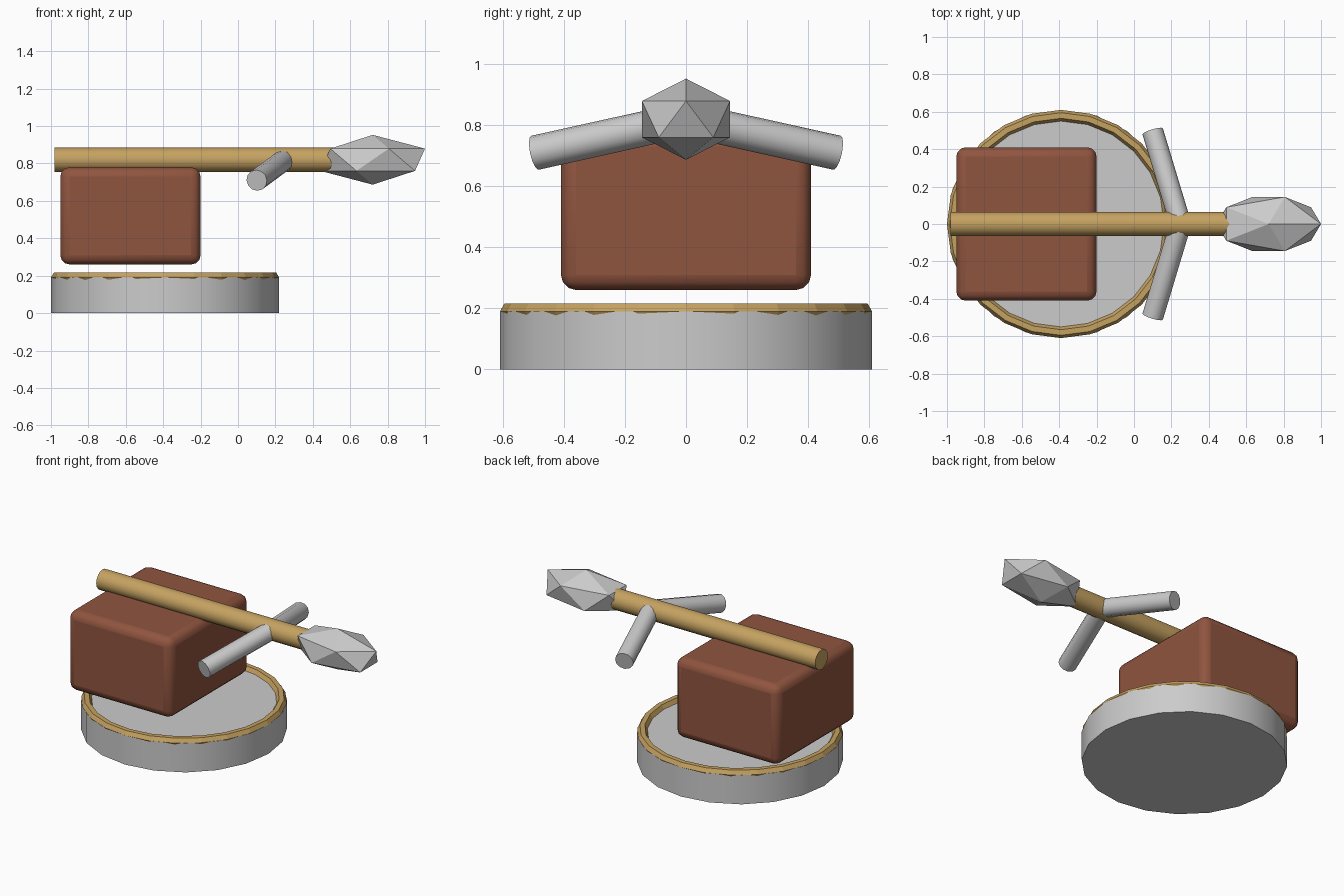
import bpy, math
from mathutils import Vector

if "Cube" in bpy.data.objects:
    bpy.data.objects.remove(bpy.data.objects["Cube"])


def material(name, rgb):
    m = bpy.data.materials.new(name)
    m.diffuse_color = (*rgb, 1)
    m.use_nodes = True
    m.node_tree.nodes["Principled BSDF"].inputs["Base Color"].default_value = m.diffuse_color
    return m


wood = material("wood", (0.56, 0.36, 0.12))
clay = material("clay", (0.28, 0.09, 0.05))


def finish(name, mat=None, angle=None):
    ob = bpy.context.object
    ob.name = name
    if mat:
        ob.data.materials.append(mat)
    if angle:
        bpy.ops.object.shade_smooth_by_angle(angle=math.radians(angle))
    return ob


def rod(name, a, b, radius, sides, mat=None):
    a, b = Vector(a), Vector(b)
    bpy.ops.mesh.primitive_cylinder_add(vertices=sides, radius=radius, depth=(b - a).length,
                                        location=(a + b) / 2)
    ob = bpy.context.object
    ob.rotation_euler = (b - a).to_track_quat('Z', 'Y').to_euler()
    return finish(name, mat, 40)


# Round base and its rim
bpy.ops.mesh.primitive_cylinder_add(vertices=20, radius=0.61, depth=0.19, location=(-0.39, 0, 0.095))
finish("base", None, 40)
bpy.ops.mesh.primitive_torus_add(major_segments=24, minor_segments=6, major_radius=0.58,
                                 minor_radius=0.03, location=(-0.39, 0, 0.19))
finish("base_rim", wood)

# Rounded block floating above the base
bpy.ops.mesh.primitive_cube_add(size=1, location=(-0.575, 0, 0.52))
block = bpy.context.object
block.scale = (0.75, 0.82, 0.52)
bpy.ops.object.transform_apply(location=False, rotation=False, scale=True)
bevel = block.modifiers.new("bevel", 'BEVEL')
bevel.width = 0.05
bevel.segments = 3
finish("block", clay, 40)

# Long shaft with a faceted head
rod("shaft", (-0.98, 0, 0.82), (0.55, 0, 0.82), 0.065, 16, wood)
bpy.ops.mesh.primitive_ico_sphere_add(subdivisions=1, radius=1, location=(0.72, 0, 0.82))
head = finish("head")
head.scale = (0.313, 0.17, 0.133)

# Swept-back side arms
for side, label in ((-1, "front"), (1, "back")):
    rod(label + "_arm", (0.24, side * 0.03, 0.813), (0.10, side * 0.495, 0.71), 0.057, 12)
